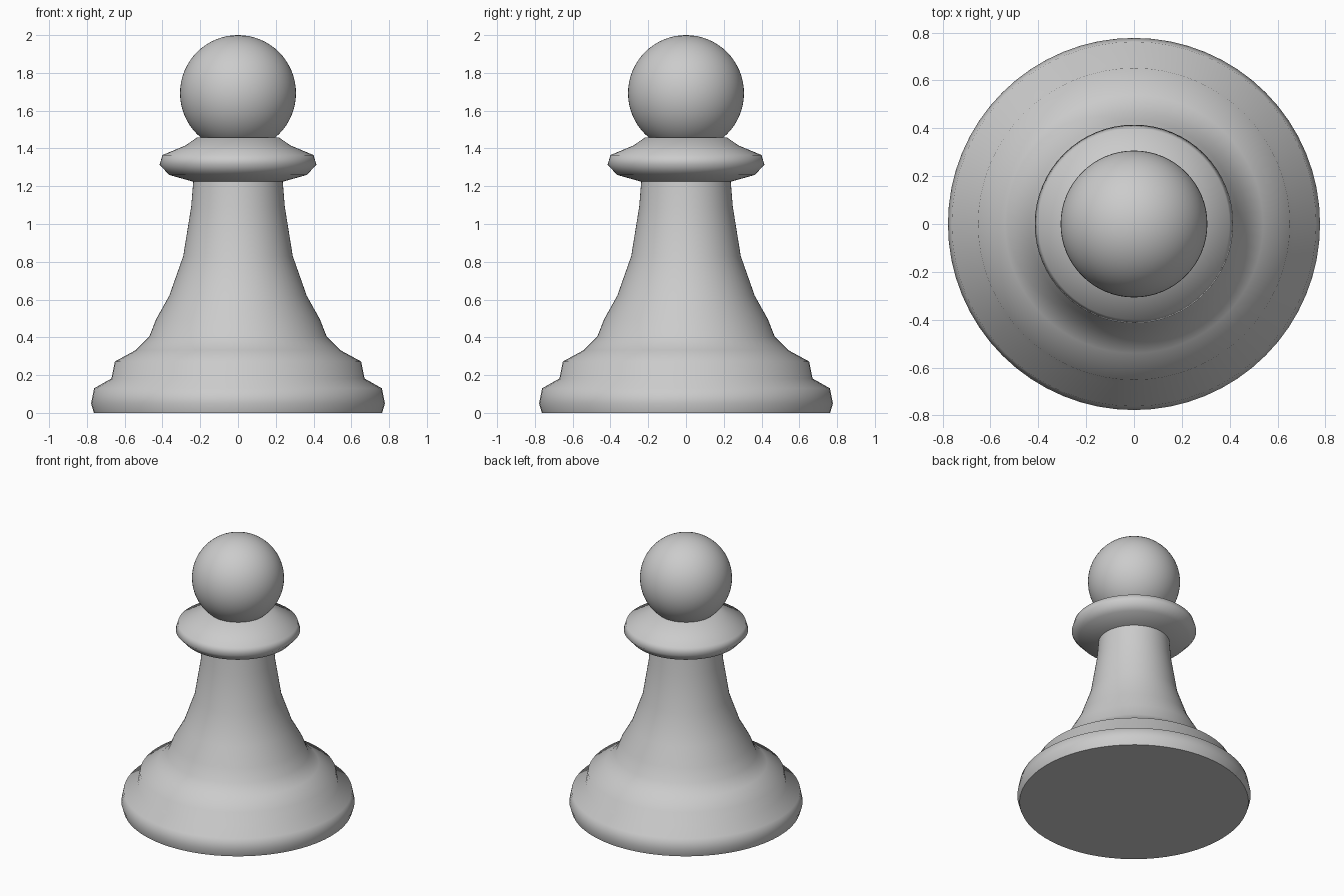
import bpy
import bmesh
from math import radians, sin, cos, tau

if "Cube" in bpy.data.objects:
    bpy.data.objects.remove(bpy.data.objects["Cube"])

SEGMENTS = 64


def finish(name, bm):
    bmesh.ops.recalc_face_normals(bm, faces=bm.faces)
    mesh = bpy.data.meshes.new(name)
    bm.to_mesh(mesh)
    bm.free()
    obj = bpy.data.objects.new(name, mesh)
    bpy.context.collection.objects.link(obj)
    bpy.ops.object.select_all(action='DESELECT')
    obj.select_set(True)
    bpy.context.view_layer.objects.active = obj
    bpy.ops.object.shade_smooth_by_angle(angle=radians(62))
    return obj


def lathe(name, profile):
    """Revolve (radius, height) points around z and cap both ends."""
    bm = bmesh.new()
    angles = [tau * i / SEGMENTS for i in range(SEGMENTS)]
    rings = [[bm.verts.new((r * cos(a), r * sin(a), z)) for a in angles]
             for r, z in profile]
    for low, high in zip(rings, rings[1:]):
        for i in range(SEGMENTS):
            j = (i + 1) % SEGMENTS
            bm.faces.new((low[i], low[j], high[j], high[i]))
    bm.faces.new(rings[0])
    bm.faces.new(rings[-1])
    return finish(name, bm)


# Turned body: stepped foot, flared stem and collar
lathe("body", [
    (0.763, 0.0), (0.778, 0.05), (0.762, 0.13), (0.67, 0.182),
    (0.652, 0.272), (0.54, 0.333), (0.47, 0.403), (0.434, 0.495),
    (0.364, 0.62), (0.29, 0.83), (0.248, 1.09), (0.237, 1.224),
    (0.365, 1.26), (0.415, 1.314), (0.40, 1.365), (0.28, 1.415),
    (0.218, 1.457),
])

# Ball head
bm = bmesh.new()
bmesh.ops.create_uvsphere(bm, u_segments=SEGMENTS, v_segments=32, radius=0.307)
bmesh.ops.translate(bm, verts=bm.verts, vec=(0, 0, 1.693))
finish("head", bm)
